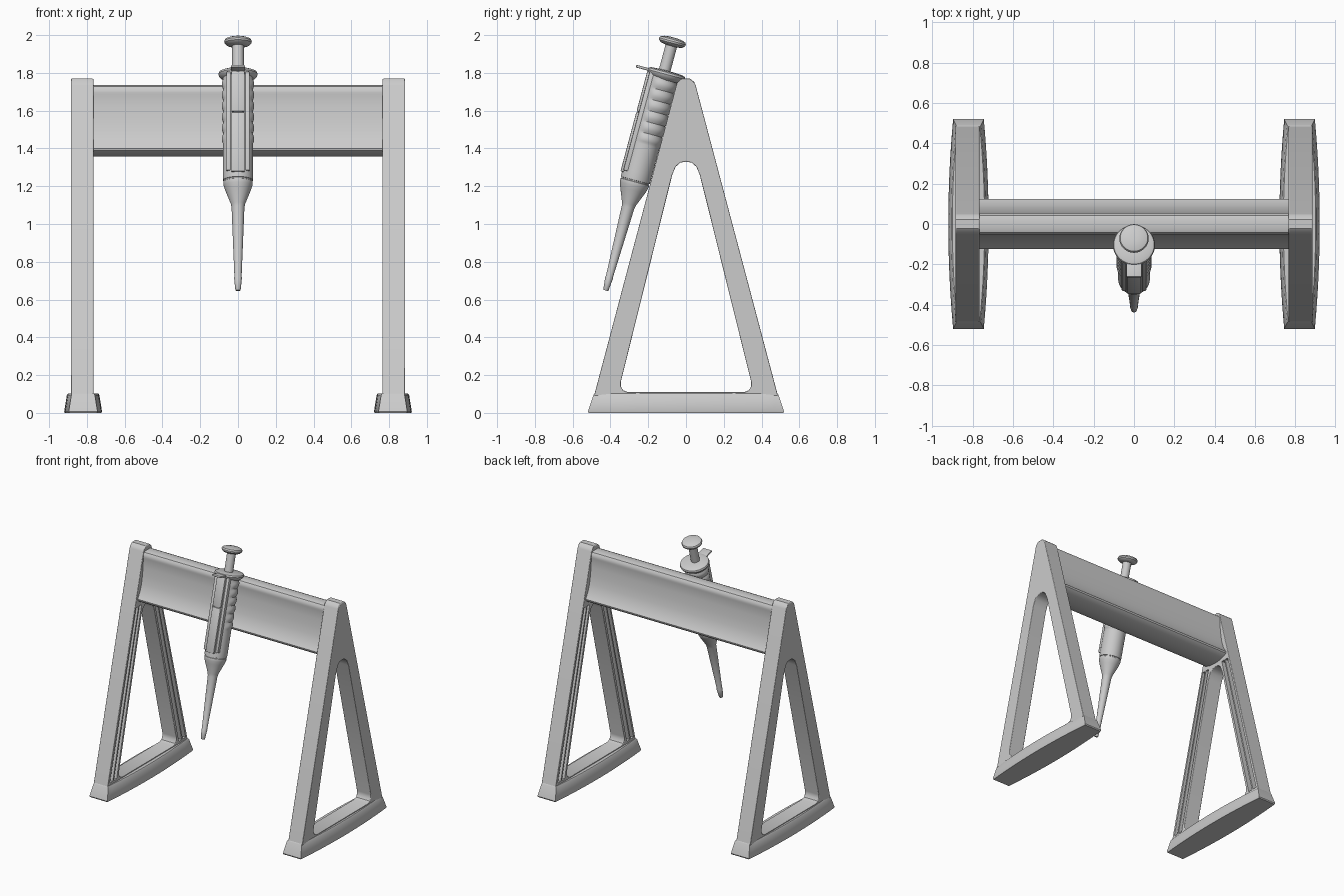
import bpy, bmesh, math
from mathutils import Matrix, Vector

if "Cube" in bpy.data.objects:
    bpy.data.objects.remove(bpy.data.objects["Cube"])

TILT = Matrix.Translation((0, -0.425, 0.648)) @ Matrix.Rotation(math.radians(-15), 4, 'X')


def finish(name, bm, matrix=None, angle=35):
    bmesh.ops.recalc_face_normals(bm, faces=bm.faces)
    me = bpy.data.meshes.new(name)
    bm.to_mesh(me)
    bm.free()
    ob = bpy.data.objects.new(name, me)
    bpy.context.collection.objects.link(ob)
    if matrix:
        me.transform(matrix)
    smooth(ob, angle)
    return ob


def smooth(ob, angle=35):
    bpy.ops.object.select_all(action='DESELECT')
    ob.select_set(True)
    bpy.context.view_layer.objects.active = ob
    bpy.ops.object.shade_smooth_by_angle(angle=math.radians(angle))


def bake(ob):
    bpy.context.view_layer.update()
    me = bpy.data.meshes.new_from_object(ob.evaluated_get(bpy.context.evaluated_depsgraph_get()))
    ob.modifiers.clear()
    ob.data = me


def add_prism(bm, loops, x0, x1):
    # (y, z) outlines, first outer then holes, extruded along x
    edges = []
    for loop in loops:
        vs = [bm.verts.new((x0, y, z)) for y, z in loop]
        edges += [bm.edges.new((vs[i - 1], vs[i])) for i in range(len(vs))]
    res = bmesh.ops.triangle_fill(bm, edges=edges, use_beauty=True, use_dissolve=False)
    faces = [g for g in res['geom'] if isinstance(g, bmesh.types.BMFace)]
    ext = bmesh.ops.extrude_face_region(bm, geom=faces)
    verts = [g for g in ext['geom'] if isinstance(g, bmesh.types.BMVert)]
    bmesh.ops.translate(bm, verts=verts, vec=(x1 - x0, 0, 0))


def both(half):
    # mirror half an outline across y = 0
    return half + [(-y, z) for y, z in reversed(half) if y > 1e-6]


def lathe(name, profile, radius=None, n=48, offset_y=0.0):
    bm = bmesh.new()
    rings = []
    for r, t in profile:
        ring = []
        for i in range(n):
            a = 2 * math.pi * i / n
            rr = radius(r, t, a) if radius else r
            ring.append(bm.verts.new((rr * math.cos(a), rr * math.sin(a) + offset_y, t)))
        rings.append(ring)
    for lo, hi in zip(rings, rings[1:]):
        for i in range(n):
            bm.faces.new((lo[i - 1], lo[i], hi[i], hi[i - 1]))
    bm.faces.new(rings[0])
    bm.faces.new(rings[-1])
    return finish(name, bm, TILT)


def box(name, lo, hi, bevel):
    bm = bmesh.new()
    lo, hi = Vector(lo), Vector(hi)
    bmesh.ops.create_cube(bm, size=1, matrix=Matrix.Translation((lo + hi) / 2)
                          @ Matrix.Diagonal((*(hi - lo), 1)))
    bmesh.ops.bevel(bm, geom=bm.edges[:], offset=bevel, segments=2, profile=0.5, affect='EDGES')
    return finish(name, bm, TILT)


# A-shaped end frames with grooved inner faces
outer = both([(0.487, 0.09), (0.051, 1.735), (0.043, 1.752), (0.022, 1.769)])
hole = both([(0.0, 1.33), (0.03, 1.325), (0.055, 1.303), (0.073, 1.26),
             (0.345, 0.165), (0.345, 0.14), (0.333, 0.12), (0.308, 0.11)])


def leg_y(f, z):
    yo, yi = 0.485 - 0.264 * (z - 0.095), 0.345 - 0.245 * (z - 0.16)
    return yi + (yo - yi) * f


for side, sx in (("left", -1), ("right", 1)):
    bm = bmesh.new()
    add_prism(bm, [outer, hole], sx * 0.765, sx * 0.885)
    frame = finish(side + "_frame", bm)
    bev = frame.modifiers.new("round", 'BEVEL')
    bev.width, bev.segments, bev.angle_limit = 0.012, 3, math.radians(60)
    bm = bmesh.new()
    for s in (-1, 1):
        for f0, f1 in ((0.18, 0.46), (0.56, 0.84)):
            add_prism(bm, [[(s * leg_y(f0, 0.12), 0.12), (s * leg_y(f1, 0.12), 0.12),
                            (s * leg_y(f1, 1.34), 1.34), (s * leg_y(f0, 1.34), 1.34)]],
                      sx * 0.70, sx * 0.815)
    cutter = finish("groove_cutter", bm)
    cutter.hide_render = True
    cut = frame.modifiers.new("grooves", 'BOOLEAN')
    cut.operation, cut.solver, cut.object = 'DIFFERENCE', 'EXACT', cutter
    bake(frame)
    bpy.data.objects.remove(cutter)
    smooth(frame)

    # bowed, tapered foot
    bm = bmesh.new()
    rings = []
    for hy, w, z in ((0.515, 0.097, 0.0), (0.519, 0.1, 0.008), (0.49, 0.086, 0.095), (0.483, 0.08, 0.103)):
        ys = [hy * (i / 8 - 1) for i in range(17)]
        half = [(w - 0.024 * (y / hy) ** 2, y) for y in ys]
        pts = half + [(-x, y) for x, y in reversed(half)]
        rings.append([bm.verts.new((sx * 0.82 + x, y, z)) for x, y in pts])
    for lo, hi in zip(rings, rings[1:]):
        for i in range(len(lo)):
            bm.faces.new((lo[i - 1], lo[i], hi[i], hi[i - 1]))
    bm.faces.new(rings[0])
    bm.faces.new(rings[-1])
    finish(side + "_foot", bm)

# cross bar with a flared, concave section
bm = bmesh.new()
add_prism(bm, [both([(0.0, 1.357), (0.06, 1.362), (0.105, 1.376), (0.12, 1.388), (0.123, 1.4),
                     (0.115, 1.41), (0.092, 1.45), (0.075, 1.5), (0.064, 1.56), (0.057, 1.62),
                     (0.053, 1.685), (0.055, 1.695), (0.052, 1.715), (0.042, 1.729), (0.025, 1.735)])],
          -0.775, 0.775)
finish("cross_bar", bm)

# pipette tip, shoulder and lower collar
lathe("pipette_tip", [(0.012, 0.0), (0.014, 0.003), (0.021, 0.07), (0.019, 0.075), (0.034, 0.455),
                      (0.038, 0.475), (0.068, 0.55), (0.076, 0.575), (0.078, 0.585), (0.078, 0.595),
                      (0.075, 0.597), (0.075, 0.604)])


# handle with finger ridges on the sides and back
def ridges(r, t, a):
    w = min(1, max(0, (math.sin(a) + 0.6) / 0.4))
    if 0.8 < t < 1.16:
        r += w * (0.009 * abs(math.sin(math.pi * (t - 0.8) / 0.06)) - 0.003)
    return r


grip = [(0.075, 0.603), (0.079, 0.604)] + [(0.08, 0.62 + 0.03 * i) for i in range(6)]
grip += [(0.08, 0.8 + 0.0075 * i) for i in range(49)] + [(0.078, 1.18)]
lathe("pipette_handle", grip, ridges)

# front panels and side rails
box("lower_panel", (-0.035, -0.088, 0.63), (0.035, -0.03, 0.955), 0.005)
box("upper_panel", (-0.035, -0.088, 0.959), (0.035, -0.03, 1.18), 0.005)
for side, sx in (("left", -1), ("right", 1)):
    box(side + "_panel_rail", (sx * 0.05 - 0.011, -0.075, 0.64), (sx * 0.05 + 0.011, -0.03, 1.18), 0.004)

# finger flange with front tab
lathe("finger_flange", [(0.078, 1.158), (0.09, 1.168), (0.1, 1.178), (0.104, 1.188),
                        (0.1, 1.199), (0.085, 1.205), (0.04, 1.208)], offset_y=0.013)
box("front_tab", (-0.038, -0.152, 1.182), (0.038, -0.05, 1.196), 0.005)

# plunger
lathe("plunger_rod", [(0.031, 1.19), (0.031, 1.36)])
lathe("plunger_cap", [(0.035, 1.34), (0.06, 1.346), (0.071, 1.356), (0.073, 1.366),
                      (0.068, 1.376), (0.05, 1.383), (0.02, 1.387)])
